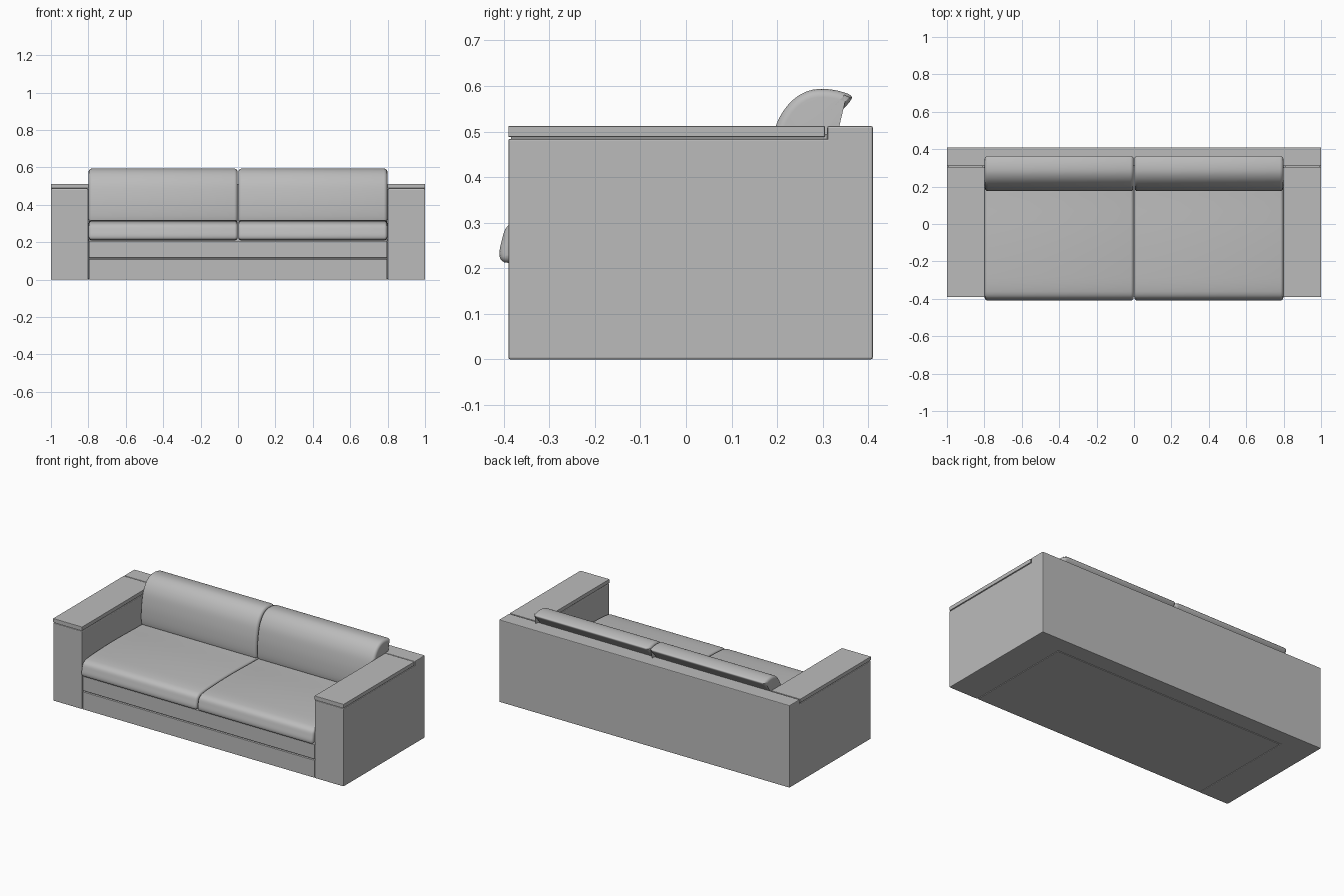
import bpy, bmesh, math
from mathutils import Vector

if "Cube" in bpy.data.objects:
    bpy.data.objects.remove(bpy.data.objects["Cube"], do_unlink=True)

fabric = bpy.data.materials.new("grey fabric")
fabric.use_nodes = True
colour = (0.5, 0.5, 0.5, 1)
fabric.diffuse_color = colour
fabric.node_tree.nodes["Principled BSDF"].inputs["Base Color"].default_value = colour


def finish(bm, name, bevel=0.0, smooth=False):
    bmesh.ops.recalc_face_normals(bm, faces=bm.faces[:])
    mesh = bpy.data.meshes.new(name)
    bm.to_mesh(mesh)
    bm.free()
    obj = bpy.data.objects.new(name, mesh)
    bpy.context.collection.objects.link(obj)
    mesh.materials.append(fabric)
    if bevel:
        mod = obj.modifiers.new("soft edges", 'BEVEL')
        mod.width = bevel
        mod.segments = 2
        mod.limit_method = 'ANGLE'
    if smooth:
        bpy.ops.object.select_all(action='DESELECT')
        obj.select_set(True)
        bpy.context.view_layer.objects.active = obj
        bpy.ops.object.shade_smooth_by_angle(angle=math.radians(50))
    return obj


def box(name, low, high, bevel=0.002):
    bm = bmesh.new()
    bmesh.ops.create_cube(bm, size=1)
    for v in bm.verts:
        v.co = [(a + b) / 2 + c * (b - a) for a, b, c in zip(low, high, v.co)]
    return finish(bm, name, bevel)


def rounded(points, steps=4):
    """Closed smooth curve through the profile points."""
    pts = [Vector(p) for p in points]
    out = []
    for i in range(len(pts)):
        a, b, c, d = (pts[(i + k) % len(pts)] for k in (-1, 0, 1, 2))
        # Tangents limited by segment length keep tight corners clean
        span = (c - b).length
        m0 = (c - a).normalized() * span
        m1 = (d - b).normalized() * span
        for s in range(steps):
            t = s / steps
            out.append(b * (2*t**3 - 3*t**2 + 1) + m0 * (t**3 - 2*t**2 + t)
                       + c * (3*t**2 - 2*t**3) + m1 * (t**3 - t**2))
    return out


def cushion(name, profile, x0, x1, radius=0.016):
    """Loft a (y, z) profile along x with rounded ends; profile runs clockwise."""
    curve = rounded(profile)
    n = len(curve)
    normals = []
    for i in range(n):
        t = (curve[(i + 1) % n] - curve[i - 1]).normalized()
        normals.append(Vector((t.y, -t.x)))
    arcs = [math.radians(a) for a in (0, 20, 40, 65, 90)]
    stations = [(x0 + radius * (1 - math.cos(math.pi / 2 - a)), radius * (1 - math.sin(a)))
                for a in arcs]
    stations = [(x0 + radius * (1 - math.cos(a)), radius * (1 - math.sin(a))) for a in arcs]
    stations += [(x0 + x1 - x, inset) for x, inset in reversed(stations)]
    bm = bmesh.new()
    rings = [[bm.verts.new((x, *(p + m * inset))) for p, m in zip(curve, normals)]
             for x, inset in stations]
    for r, s in zip(rings, rings[1:]):
        for i in range(n):
            j = (i + 1) % n
            bm.faces.new((r[i], r[j], s[j], s[i]))
    bm.faces.new(rings[0])
    bm.faces.new(rings[-1])
    return finish(bm, name, smooth=True)


# Frame: two arms and a taller back in one solid
bm = bmesh.new()
P = {(x, y): bm.verts.new((x, y, 0)) for x in (-1, -0.8, 0.8, 1) for y in (-0.39, 0.31)}
rear = [bm.verts.new((x, 0.41, 0)) for x in (1, -1)]
for a, b in ((-1, -0.8), (0.8, 1)):
    bm.faces.new((P[a, -0.39], P[b, -0.39], P[b, 0.31], P[a, 0.31]))
bm.faces.new([P[x, 0.31] for x in (-1, -0.8, 0.8, 1)] + rear)
tops = bmesh.ops.extrude_face_region(bm, geom=bm.faces[:])["geom"]
bmesh.ops.translate(bm, vec=(0, 0, 0.484),
                    verts=[g for g in tops if isinstance(g, bmesh.types.BMVert)])
back_top = [g for g in tops if isinstance(g, bmesh.types.BMFace)
            and g.calc_center_median().y > 0.3]
raised = bmesh.ops.extrude_face_region(bm, geom=back_top)["geom"]
bmesh.ops.translate(bm, vec=(0, 0, 0.028),
                    verts=[g for g in raised if isinstance(g, bmesh.types.BMVert)])
finish(bm, "frame", 0.004)

# Base between the arms: two front panels over a recessed core
box("base_core", (-0.8, -0.375, 0.004), (0.8, 0.312, 0.2))
box("lower_panel", (-0.797, -0.388, 0), (0.797, 0.3, 0.109))
box("upper_panel", (-0.797, -0.388, 0.116), (0.797, 0.3, 0.206))

# Cushion profiles as (y, z)
seat = [(-0.395, 0.212), (-0.409, 0.225), (-0.404, 0.262), (-0.392, 0.292),
        (-0.36, 0.307), (-0.27, 0.315), (-0.08, 0.319), (0.12, 0.315),
        (0.27, 0.31), (0.295, 0.295), (0.295, 0.225), (0.28, 0.212)]
backrest = [(0.19, 0.305), (0.178, 0.32), (0.177, 0.4), (0.186, 0.47), (0.201, 0.522),
            (0.23, 0.565), (0.268, 0.589), (0.31, 0.593), (0.355, 0.583),
            (0.364, 0.573), (0.337, 0.541), (0.313, 0.51), (0.306, 0.47),
            (0.306, 0.32), (0.295, 0.305)]

for side, sign in (("left", 1), ("right", -1)):
    lo, hi = sorted((sign * 0.8, sign * 1.0))
    box(side + "_arm_cap", (lo, -0.39, 0.488), (hi, 0.305, 0.512))
    box(side + "_arm_cap_seam", (lo + 0.006, -0.384, 0.48), (hi - 0.006, 0.312, 0.495), 0)
    lo, hi = sorted((sign * 0.002, sign * 0.798))
    cushion(side + "_seat_cushion", seat, lo, hi)
    cushion(side + "_back_cushion", backrest, lo, hi, 0.018)
